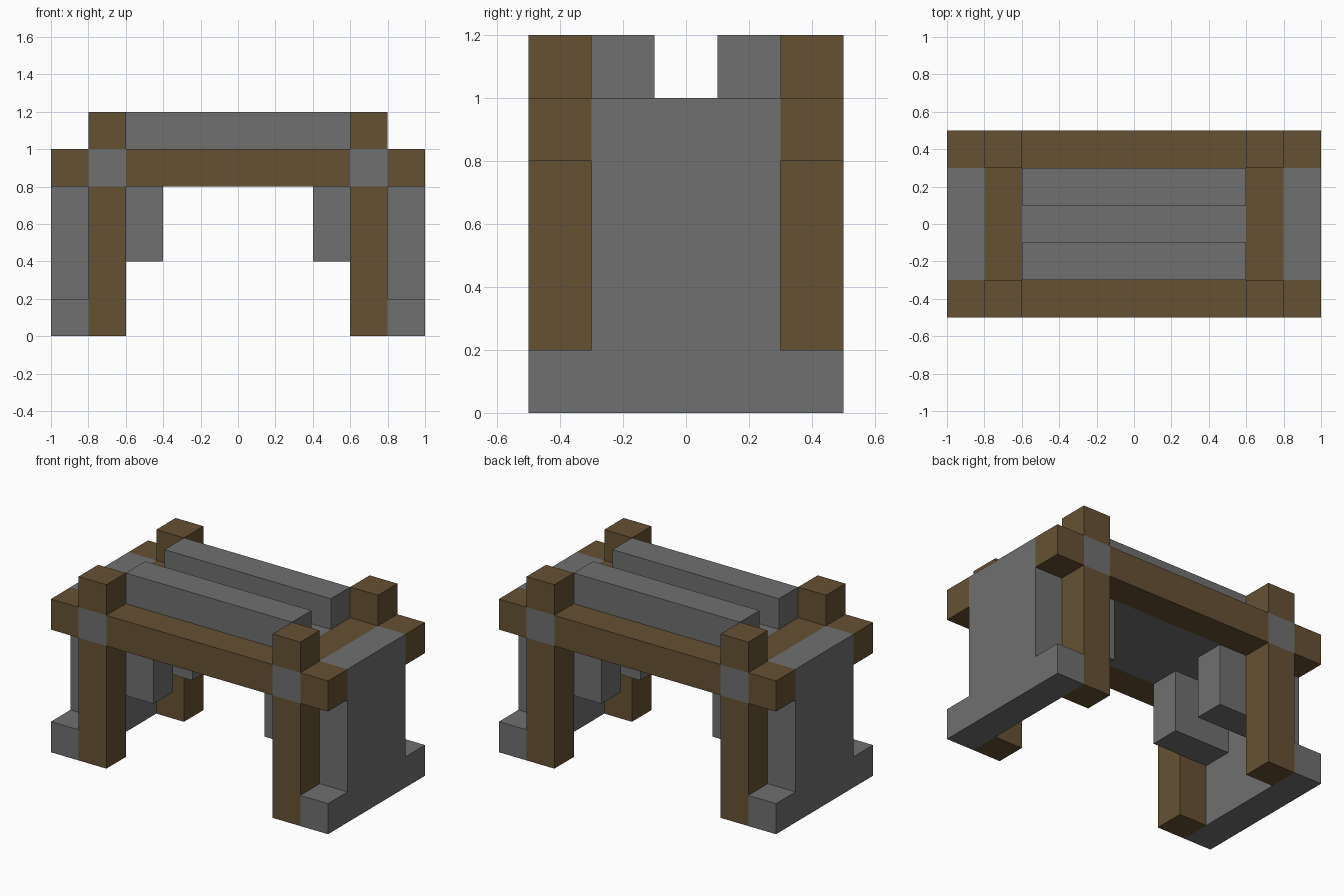
import bpy

cube = bpy.data.objects.get("Cube")
if cube:
    bpy.data.objects.remove(cube, do_unlink=True)


def make_material(name, color):
    mat = bpy.data.materials.new(name)
    mat.use_nodes = True
    mat.diffuse_color = color
    mat.node_tree.nodes["Principled BSDF"].inputs["Base Color"].default_value = color
    return mat


wood = make_material("brown wood", (0.132, 0.083, 0.033, 1))
stone = make_material("grey stone", (0.162, 0.162, 0.162, 1))


def box(name, x, y, z, mat):
    """Box spanning the given (low, high) range on each axis."""
    spans = [sorted(s) for s in (x, y, z)]
    bpy.ops.mesh.primitive_cube_add(size=1, location=[(a + b) / 2 for a, b in spans])
    ob = bpy.context.object
    ob.name = name
    ob.scale = [b - a for a, b in spans]
    bpy.ops.object.transform_apply(location=False, rotation=False, scale=True)
    ob.data.materials.append(mat)
    return ob


def mirrored(span, sign):
    return [sign * v for v in span]


SIDES = (("left", 1), ("right", -1))
ENDS = (("front", -1), ("back", 1))
POST_X, END_X, EDGE_Y = (0.6, 0.8), (0.8, 1.0), (0.3, 0.5)
BEAM_Z = (0.8, 1.0)

# Top slab between the beams
box("top_slab", (-0.6, 0.6), (-0.3, 0.3), BEAM_Z, stone)

for end, ey in ENDS:
    # Long beam and raised rail
    edge = mirrored(EDGE_Y, ey)
    box(f"{end}_beam", (-0.6, 0.6), edge, BEAM_Z, wood)
    box(f"{end}_top_rail", (-0.6, 0.6), mirrored((0.1, 0.3), ey), (1.0, 1.2), stone)

    for side, sx in SIDES:
        # Post with stone joint and cap, beam end and inner bracket
        name = f"{end}_{side}"
        post = mirrored(POST_X, sx)
        box(f"{name}_leg", post, edge, (0, 0.8), wood)
        box(f"{name}_joint", post, edge, BEAM_Z, stone)
        box(f"{name}_post_cap", post, edge, (1.0, 1.2), wood)
        box(f"{name}_beam_end", mirrored(END_X, sx), edge, BEAM_Z, wood)
        box(f"{name}_bracket", mirrored((0.4, 0.8), sx),
            mirrored((0.1, 0.3), ey), (0.4, 0.8), stone)

for side, sx in SIDES:
    # Cross beam, end wall and foot
    box(f"{side}_cross_beam", mirrored(POST_X, sx), (-0.3, 0.3), BEAM_Z, wood)
    box(f"{side}_wall", mirrored(END_X, sx), (-0.3, 0.3), (0.2, 1.0), stone)
    box(f"{side}_foot", mirrored(END_X, sx), (-0.5, 0.5), (0, 0.2), stone)
